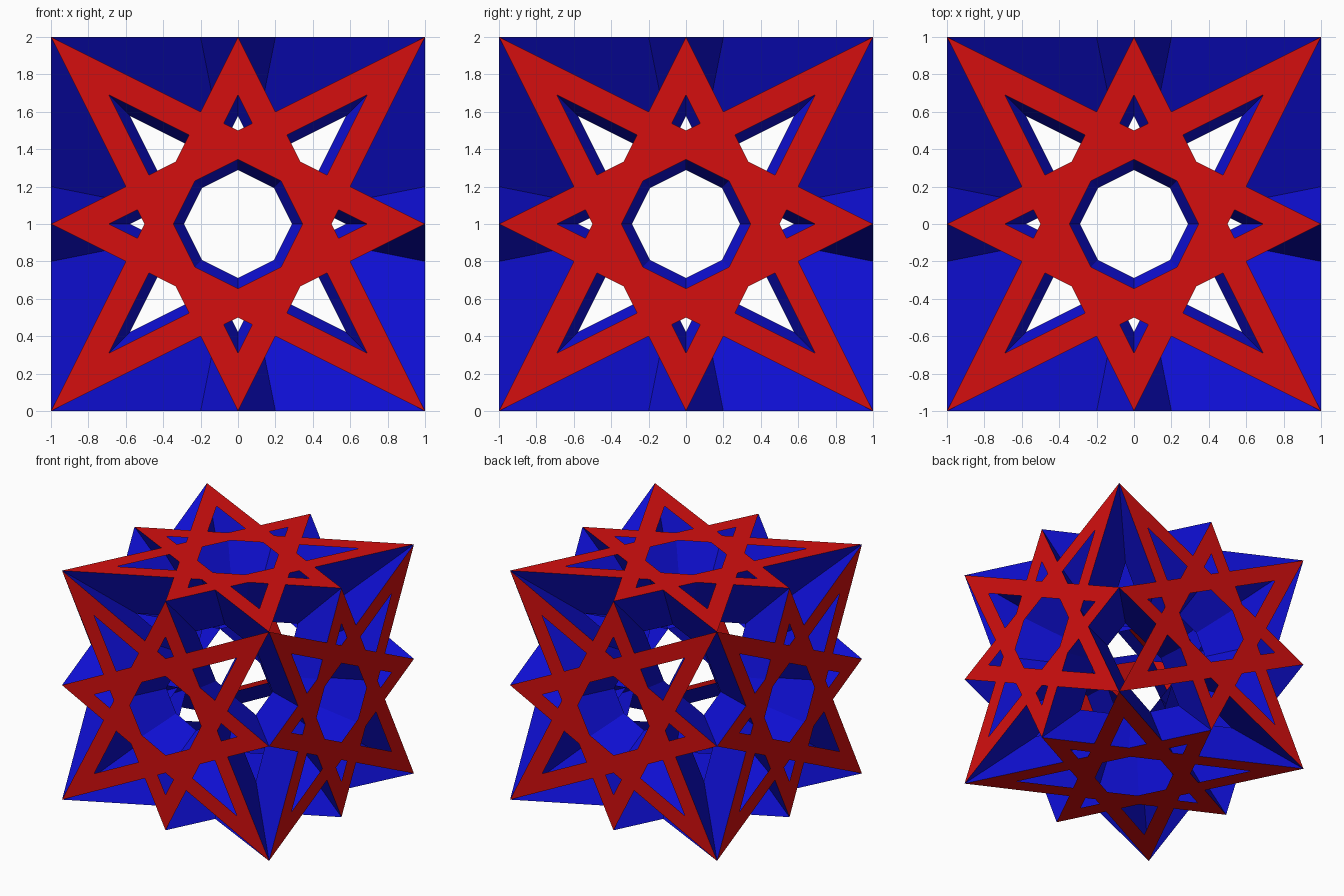
import bpy, bmesh
from mathutils import Vector

cube = bpy.data.objects.get("Cube")
if cube:
    bpy.data.objects.remove(cube, do_unlink=True)

W = 0.69    # inner edge of the star strips (outer edge is 1)
S = 0.577   # opening of each rhombus frame relative to its outline
LIFT = Vector((0, 0, 1))


def material(name, colour):
    m = bpy.data.materials.new(name)
    m.use_nodes = True
    m.diffuse_color = colour
    m.node_tree.nodes["Principled BSDF"].inputs["Base Color"].default_value = colour
    return m


red = material("red", (0.66, 0.0045, 0.0045, 1))
blue = material("blue", (0.0045, 0.0045, 0.66, 1))


def build(name, polygons, mat, outward=None):
    """Join polygons into one flat sheet facing the outward direction."""
    bm = bmesh.new()
    for poly in polygons:
        bm.faces.new([bm.verts.new(p + LIFT) for p in poly])
    bmesh.ops.remove_doubles(bm, verts=bm.verts, dist=1e-4)
    bm.normal_update()
    if outward:
        flip = [f for f in bm.faces if f.normal.dot(outward) < 0]
        bmesh.ops.reverse_faces(bm, faces=flip)
    mesh = bpy.data.meshes.new(name)
    bm.to_mesh(mesh)
    bm.free()
    mesh.materials.append(mat)
    obj = bpy.data.objects.new(name, mesh)
    bpy.context.collection.objects.link(obj)


def place(axis, a, b, c):
    """Point with c along the axis and a, b along the other two."""
    p = Vector((0, 0, 0))
    p[(axis + 1) % 3], p[(axis + 2) % 3], p[axis] = a, b, c
    return p


# One eighth of the star: side point, corner point and middle ring
notch = (0.6, 0.2)
side_hole = ((W + 2) / 5, (2 * W - 1) / 5)
corner_hole = ((1 + 2 * W) / 5, (2 - W) / 5)
sector = [
    [(1, 0), notch, side_hole, (W, 0)],
    [notch, (1, 1), (W, W), corner_hole],
    [notch, corner_hole, (1 / 3, 1 / 3), (W / 3, W / 3),
     (W / 2, 0), (0.5, 0), side_hole],
]

# Eight-pointed star frames on the six cube sides
star_names = {(0, 1): "left", (0, -1): "right", (1, 1): "back",
              (1, -1): "front", (2, 1): "top", (2, -1): "bottom"}
for (axis, side), label in star_names.items():
    polys = []
    for sa in (1, -1):
        for sb in (1, -1):
            for swap in (False, True):
                for poly in sector:
                    pts = [(b, a) if swap else (a, b) for a, b in poly]
                    polys.append([place(axis, sa * a, sb * b, side) for a, b in pts])
    build("star_" + label, polys, red, place(axis, 0, 0, side))

# Twelve rhombus frames crossing through the middle, edged by the star lines
ring = [(1, 1), (-1, 1), (-1, -1), (1, -1)]
for axis in range(3):
    for n, (p, q) in enumerate(ring):
        outer = [place(axis, a, b, (p * a + q * b) / 2) for a, b in ring]
        polys = []
        for i in range(4):
            u, v = outer[i], outer[(i + 1) % 4]
            polys.append([u, v, v * S, u * S])
        build(f"rhombus_frame_{'xyz'[axis]}{n + 1}", polys, blue)
